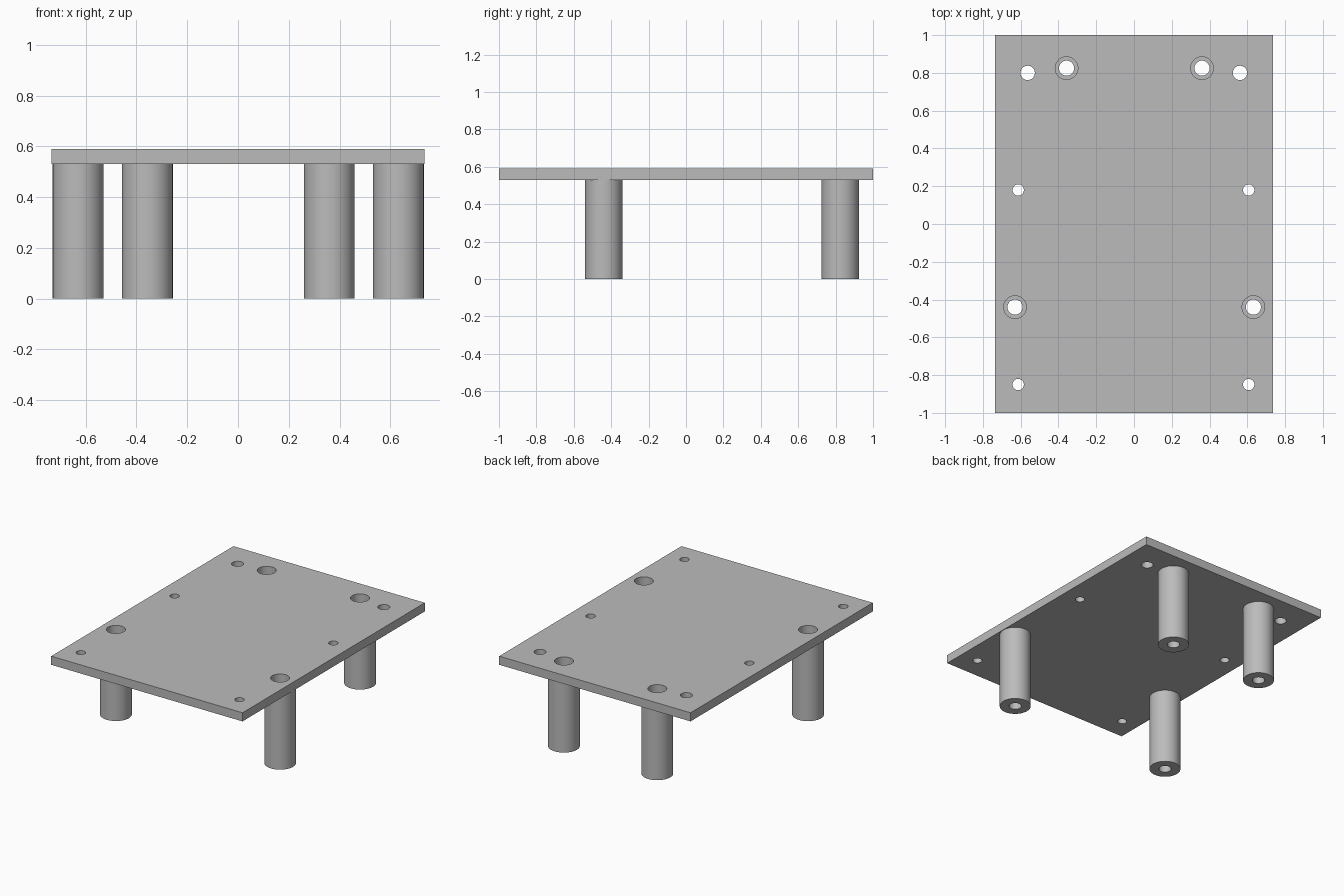
import bpy
import bmesh
import math
from mathutils import Matrix, Vector

cube = bpy.data.objects.get("Cube")
if cube:
    bpy.data.objects.remove(cube, do_unlink=True)

HEIGHT, UNDERSIDE, SEAT = 0.59, 0.53, 0.15
LEG_R, BORE_R, SCREW_R = 0.10, 0.06, 0.04
LEGS = {
    "front_right_leg": (-0.63, -0.44),
    "front_left_leg": (0.632, -0.44),
    "back_right_leg": (-0.357, 0.825),
    "back_left_leg": (0.36, 0.825),
}
# Small mounting holes: y position and radius, one on each side
MOUNTS = [(-0.563, 0.561, 0.8, 0.038), (-0.613, 0.607, 0.18, 0.03), (-0.613, 0.607, -0.85, 0.03)]

grey = bpy.data.materials.new("mid grey")
grey.use_nodes = True
colour = (0.5, 0.5, 0.5, 1)
grey.diffuse_color = colour
grey.node_tree.nodes["Principled BSDF"].inputs["Base Color"].default_value = colour


def make_object(name, bm):
    mesh = bpy.data.meshes.new(name)
    bm.to_mesh(mesh)
    bm.free()
    mesh.materials.append(grey)
    obj = bpy.data.objects.new(name, mesh)
    bpy.context.collection.objects.link(obj)
    return obj


def smooth(obj):
    bpy.ops.object.select_all(action="DESELECT")
    obj.select_set(True)
    bpy.context.view_layer.objects.active = obj
    bpy.ops.object.shade_smooth_by_angle(angle=math.radians(30))


# Flat plate
bm = bmesh.new()
bmesh.ops.create_cube(bm, size=1)
bmesh.ops.scale(bm, vec=(1.47, 2, HEIGHT - UNDERSIDE), verts=bm.verts)
bmesh.ops.translate(bm, vec=(0, 0, (HEIGHT + UNDERSIDE) / 2), verts=bm.verts)
plate = make_object("plate", bm)

# Holes through the plate
holes = [(x, y, BORE_R) for x, y in LEGS.values()]
for right, left, y, r in MOUNTS:
    holes += [(right, y, r), (left, y, r)]
bm = bmesh.new()
for x, y, r in holes:
    bmesh.ops.create_cone(bm, cap_ends=True, segments=48, radius1=r, radius2=r, depth=0.3,
                          matrix=Matrix.Translation((x, y, HEIGHT)))
cutter = make_object("hole_cutter", bm)
cutter.hide_render = True
cut = plate.modifiers.new("holes", "BOOLEAN")
cut.operation = "DIFFERENCE"
cut.solver = "EXACT"
cut.object = cutter
bpy.context.view_layer.objects.active = plate
bpy.ops.object.modifier_apply(modifier=cut.name)
bpy.data.objects.remove(cutter, do_unlink=True)
smooth(plate)

# Hollow legs: a stepped bore inside a round post, open where it meets the plate
profile = [(LEG_R, UNDERSIDE), (LEG_R, 0), (SCREW_R, 0),
           (SCREW_R, SEAT), (BORE_R, SEAT), (BORE_R, UNDERSIDE)]
for name, (x, y) in LEGS.items():
    bm = bmesh.new()
    verts = [bm.verts.new((r, 0, z)) for r, z in profile]
    edges = [bm.edges.new(pair) for pair in zip(verts, verts[1:])]
    bmesh.ops.spin(bm, geom=verts + edges, cent=(0, 0, 0), axis=(0, 0, 1),
                   angle=math.tau, steps=48)
    bmesh.ops.remove_doubles(bm, verts=bm.verts, dist=0.0001)
    bmesh.ops.recalc_face_normals(bm, faces=bm.faces)
    # Make sure the outer wall faces outwards
    wall = max(bm.faces, key=lambda f: f.calc_center_median().xy.length)
    if wall.normal.xy.dot(wall.calc_center_median().xy) < 0:
        bmesh.ops.reverse_faces(bm, faces=bm.faces)
    bmesh.ops.translate(bm, vec=Vector((x, y, 0)), verts=bm.verts)
    smooth(make_object(name, bm))
